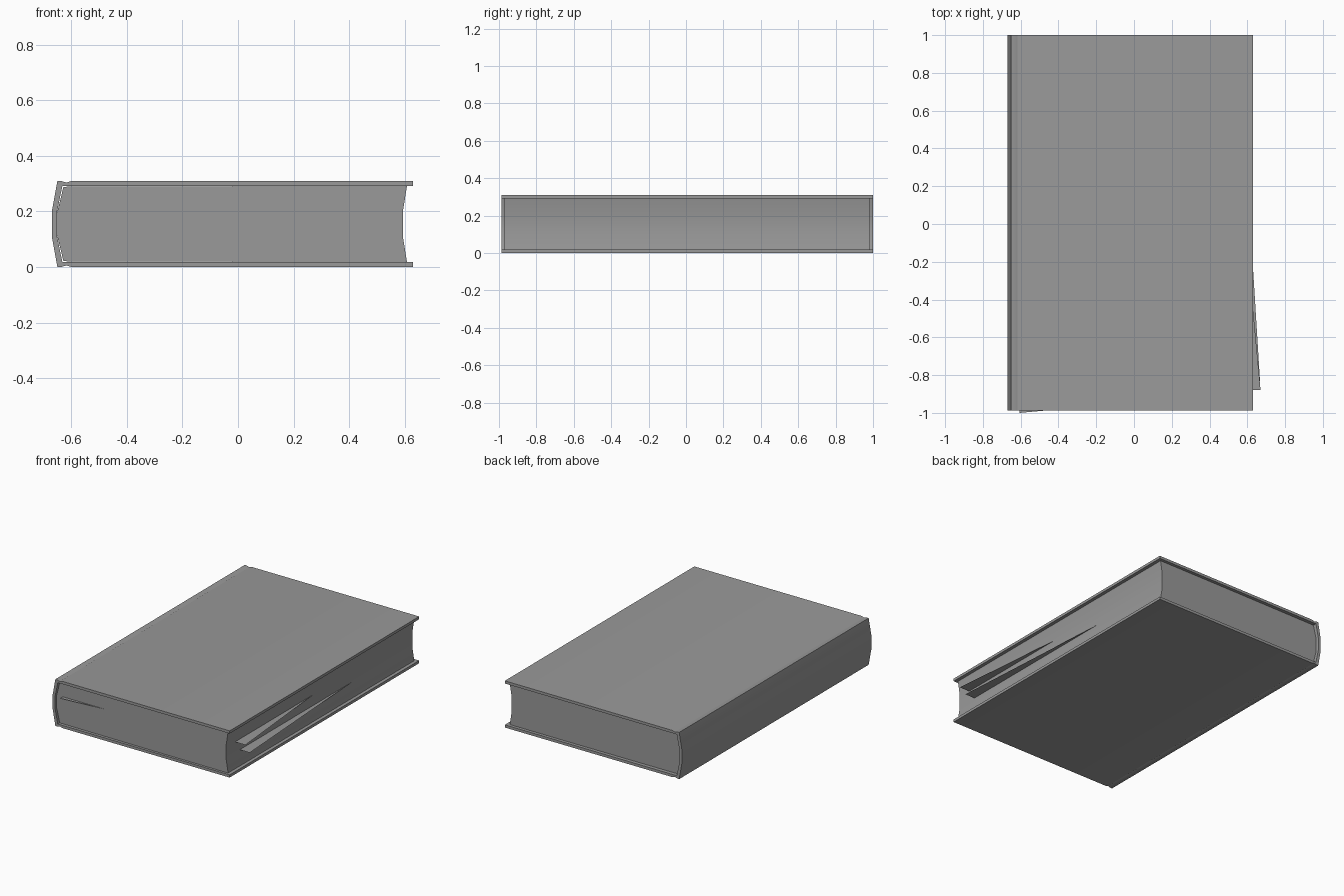
import bpy, bmesh

if "Cube" in bpy.data.objects:
    bpy.data.objects.remove(bpy.data.objects["Cube"])

Z_MID = 0.155

# Dark grey shared by cover and paper
grey = bpy.data.materials.new("dark_grey")
grey.diffuse_color = (0.32, 0.32, 0.32, 1.0)
grey.use_nodes = True
grey.node_tree.nodes["Principled BSDF"].inputs["Base Color"].default_value = grey.diffuse_color


def mirror_z(half):
    """Complete a lower-half XZ profile with its reflection about mid height."""
    return half + [(x, 2 * Z_MID - z) for x, z in reversed(half)]


def make_object(name, bm):
    mesh = bpy.data.meshes.new(name)
    bm.to_mesh(mesh)
    bm.free()
    mesh.materials.append(grey)
    obj = bpy.data.objects.new(name, mesh)
    bpy.context.collection.objects.link(obj)
    return obj


def extrude_profile(name, profile, y0, y1):
    """Extrude a closed XZ profile along y and keep only hard edges sharp."""
    bm = bmesh.new()
    face = bm.faces.new([bm.verts.new((x, y0, z)) for x, z in profile])
    ext = bmesh.ops.extrude_face_region(bm, geom=[face])
    moved = [v for v in ext["geom"] if isinstance(v, bmesh.types.BMVert)]
    bmesh.ops.translate(bm, verts=moved, vec=(0, y1 - y0, 0))
    bmesh.ops.recalc_face_normals(bm, faces=bm.faces)
    bmesh.ops.triangulate(bm, faces=[f for f in bm.faces if len(f.verts) > 4])
    obj = make_object(name, bm)
    bpy.ops.object.select_all(action='DESELECT')
    obj.select_set(True)
    bpy.context.view_layer.objects.active = obj
    bpy.ops.object.shade_smooth_by_angle(angle=0.6)
    return obj


def loose_page(name, z, points):
    """Paper-thin flat sheet at height z."""
    bm = bmesh.new()
    bm.faces.new([bm.verts.new((x, y, z)) for x, y in points])
    return make_object(name, bm)


# Cover: two boards, hinge grooves and faceted rounded spine in one shell
outer = [(0.63, 0.0), (-0.60, 0.0), (-0.617, 0.006), (-0.634, 0.001),
         (-0.65, 0.0), (-0.67, 0.11)]
inner = [(0.63, 0.018), (-0.632, 0.018), (-0.652, 0.115)]
outer_loop = mirror_z(outer)
inner_loop = mirror_z(inner)
extrude_profile("cover", outer_loop + inner_loop[::-1], -0.987, 1.0)

# Page block: rounded at the spine, hollow at the fore edge,
# thinning slightly towards the spine
back = mirror_z([(0.2, 0.0185), (-0.628, 0.021), (-0.651, 0.115)])
fore = mirror_z([(0.608, 0.0185), (0.594, 0.105)])
extrude_profile("page_block", back + fore[::-1], -0.972, 0.98)

# Loose pages slipping out of the fore edge and the front edge
loose_page("loose_page_upper", 0.186,
           [(0.58, -0.88), (0.67, -0.88), (0.594, -0.06), (0.58, -0.06)])
loose_page("loose_page_lower", 0.115,
           [(0.58, -0.83), (0.667, -0.83), (0.594, 0.35), (0.58, 0.35)])
loose_page("loose_page_front", 0.20,
           [(-0.605, -0.96), (-0.605, -1.0), (-0.30, -0.972), (-0.30, -0.96)])
